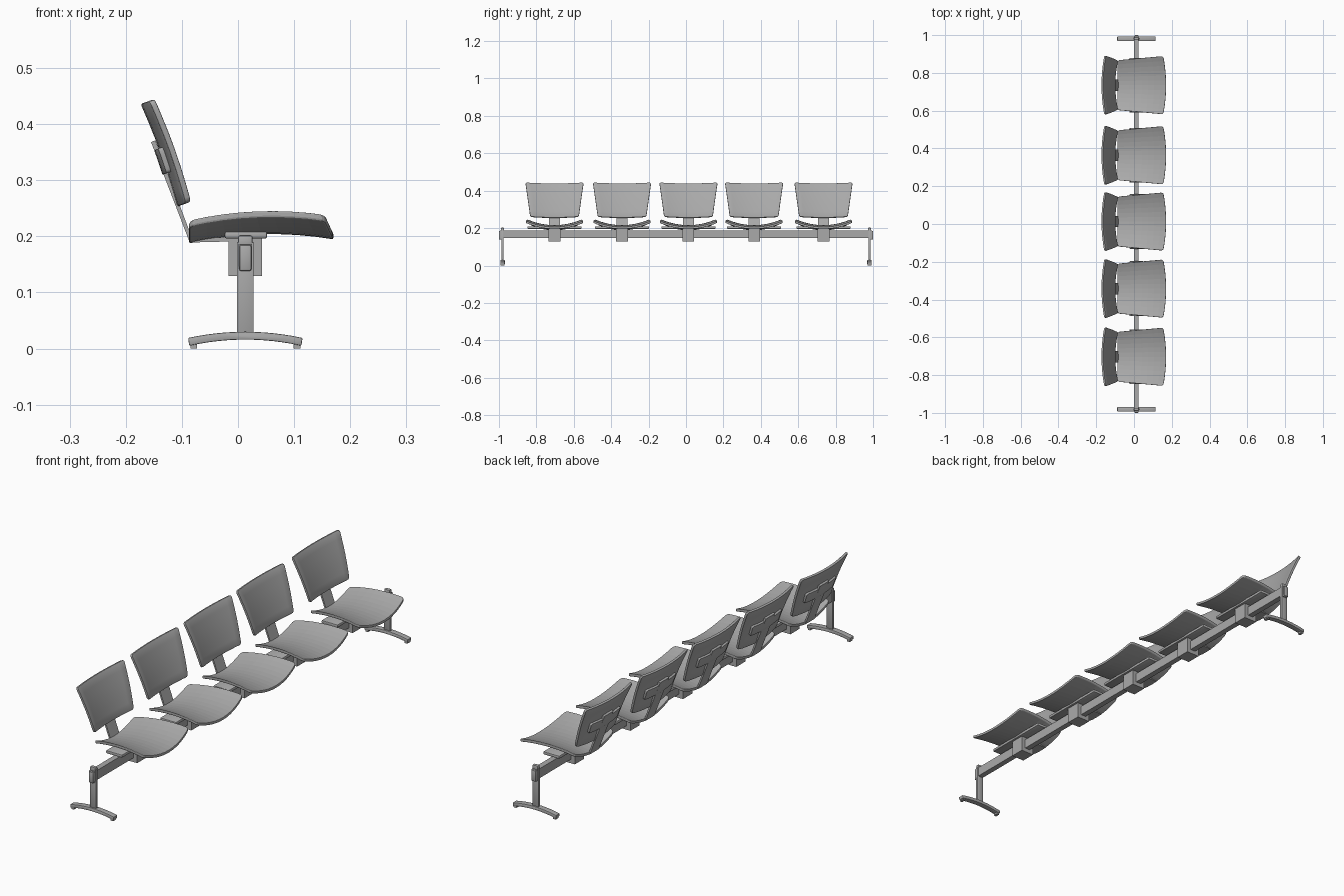
import bpy, bmesh, math
from mathutils import Vector

cube = bpy.data.objects.get("Cube")
if cube:
    bpy.data.objects.remove(cube, do_unlink=True)

grey = bpy.data.materials.new("mid_grey")
grey.use_nodes = True
colour = (0.4, 0.4, 0.4, 1)
grey.diffuse_color = colour
grey.node_tree.nodes["Principled BSDF"].inputs["Base Color"].default_value = colour

AXIS = 0.013  # x of the beam and legs


def finish(name, bm, bevel=0.0, smooth=30):
    """Turn a bmesh into an object with baked bevels and shading."""
    bmesh.ops.recalc_face_normals(bm, faces=bm.faces)
    mesh = bpy.data.meshes.new(name)
    bm.to_mesh(mesh)
    bm.free()
    mesh.materials.append(grey)
    ob = bpy.data.objects.new(name, mesh)
    bpy.context.collection.objects.link(ob)
    bpy.ops.object.select_all(action='DESELECT')
    ob.select_set(True)
    bpy.context.view_layer.objects.active = ob
    if bevel:
        mod = ob.modifiers.new("Bevel", 'BEVEL')
        mod.width = bevel
        mod.segments = 2
        mod.limit_method = 'ANGLE'
        mod.angle_limit = math.radians(40)
        bpy.ops.object.modifier_apply(modifier=mod.name)
    if smooth:
        bpy.ops.object.shade_smooth_by_angle(angle=math.radians(smooth))
    return ob


def box(name, x, y, z, bevel=0.0):
    """Box from (low, high) ranges."""
    bm = bmesh.new()
    bmesh.ops.create_cube(bm, size=1)
    for v in bm.verts:
        v.co = [sum(r) / 2 + c * (r[1] - r[0]) for r, c in zip((x, y, z), v.co)]
    return finish(name, bm, bevel)


def prism(name, outline, half, bevel=0.0):
    """Extrude an xz outline along y."""
    bm = bmesh.new()
    face = bm.faces.new([bm.verts.new((x, -half, z)) for x, z in outline])
    out = bmesh.ops.extrude_face_region(bm, geom=[face])
    for v in out["geom"]:
        if isinstance(v, bmesh.types.BMVert):
            v.co.y = half
    return finish(name, bm, bevel)


def shell(name, point, offset, nu, nv, corner, bevel, smooth):
    """Curved panel: point(u, v) with u in 0..1 and v in -1..1, thickened by offset."""
    bm = bmesh.new()
    grid = [[bm.verts.new(point(i / nu, 2 * j / nv - 1)) for j in range(nv + 1)]
            for i in range(nu + 1)]
    for i in range(nu):
        for j in range(nv):
            bm.faces.new((grid[i][j], grid[i + 1][j], grid[i + 1][j + 1], grid[i][j + 1]))
    corners = [grid[i][j] for i in (0, -1) for j in (0, -1)]
    bmesh.ops.bevel(bm, geom=corners, offset=corner, segments=3, profile=0.5,
                    affect='VERTICES')
    out = bmesh.ops.extrude_face_region(bm, geom=bm.faces[:], use_keep_orig=True)
    for v in out["geom"]:
        if isinstance(v, bmesh.types.BMVert):
            v.co += offset
    return finish(name, bm, bevel, smooth)


# Seat pan: a saucer that widens towards a bowed front edge
def seat_point(u, v):
    x = -0.087 + u * (0.242 + 0.015 * (1 - v * v))
    y = v * (0.132 + 0.022 * u)
    crown = 0.216 - 0.013 * ((x - 0.06) / 0.13) ** 2
    return Vector((x, y, crown + 0.03 * v * v))


# Backrest: leans back, curves around the sitter, widens upwards
lean = Vector((-0.065, 0, 0.183))
normal = Vector((0.942, 0, 0.335))


def back_point(u, v):
    p = Vector((-0.083, v * (0.13 + 0.026 * u), 0.262)) + lean * u
    return p - normal * (0.016 * (1 - v * v) - 0.004 * math.sin(math.pi * u))


# Crossbar of the T-shaped support behind the backrest
def bar_point(u, v):
    p = back_point(0.32 + 0.24 * u, v * 0.68)
    return p - normal * 0.010


strut_outline = [(0.03, 0.200), (-0.082, 0.197), (-0.147, 0.371),
                 (-0.155, 0.368), (-0.086, 0.189), (0.03, 0.192)]

parts = [
    shell("seat", seat_point, Vector((0, 0, -0.012)), 8, 12, 0.012, 0.003, 2),
    shell("backrest", back_point, normal * -0.011, 6, 10, 0.010, 0.003, 30),
    shell("support_crossbar", bar_point, normal * -0.010, 3, 8, 0.006, 0.002, 30),
    prism("support_strut", strut_outline, 0.03),
    box("seat_rail", (-0.024, 0.052), (-0.145, 0.145), (0.196, 0.209), 0.004),
    box("beam_bracket", (-0.017, 0.043), (-0.031, 0.031), (0.129, 0.200)),
]

# Repeat the chair along the beam with shared meshes
for i, y in enumerate((-0.703, -0.342, 0.013, 0.364, 0.735)):
    for part in parts:
        ob = part if i == 0 else part.copy()
        if i:
            ob.name = f"{part.name.split('.')[0]}_{i + 1}"
            bpy.context.collection.objects.link(ob)
        ob.location.y = y

# Beam
box("beam", (AXIS - 0.012, AXIS + 0.012), (-0.995, 0.995), (0.146, 0.186))

# Arched foot outline
steps = [k / 6 - 1 for k in range(13)]
arch = [(AXIS + 0.102 * s, 0.030 - 0.011 * s * s) for s in steps]
arch += [(AXIS + 0.100 * s, 0.016 - 0.011 * s * s) for s in reversed(steps)]

# Legs at both ends
for side, name in ((-1, "right"), (1, "left")):
    y = side * 0.981
    foot = prism(f"{name}_foot", arch, 0.012, 0.002)
    foot.location.y = y
    box(f"{name}_leg", (AXIS - 0.015, AXIS + 0.015), (y - 0.006, y + 0.006),
        (0.025, 0.190), 0.002)
    box(f"{name}_leg_cap", (AXIS - 0.013, AXIS + 0.013), (y - 0.008, y + 0.008),
        (0.180, 0.202), 0.004)
    ends = sorted((y, side))
    box(f"{name}_beam_clip", (AXIS - 0.011, AXIS + 0.011), ends, (0.138, 0.185), 0.004)
    for k in (-1, 1):
        x = AXIS + k * 0.092
        box(f"{name}_foot_pad_{'front' if k > 0 else 'back'}", (x - 0.006, x + 0.006),
            (y - 0.010, y + 0.010), (0, 0.012))
